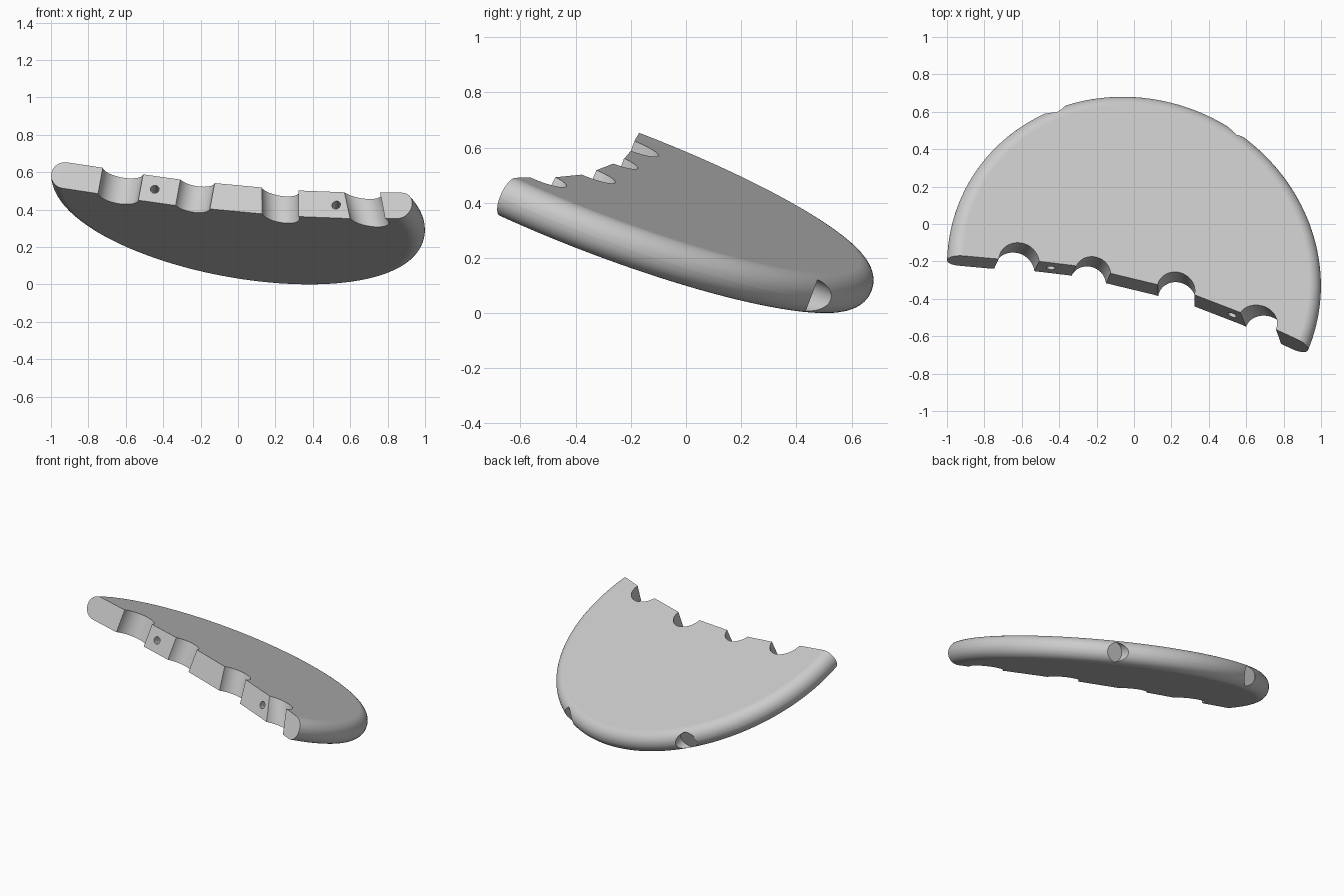
import bpy, bmesh, math
from mathutils import Matrix, Vector

default = bpy.data.objects.get("Cube")
if default:
    bpy.data.objects.remove(default, do_unlink=True)

# Frame of the tilted plate: u across, v towards the back, n out of the top
N = Vector((0.171, 0.35, 0.921)).normalized()
V = N.cross(Vector((1, 0, 0))).normalized()
U = V.cross(N)
CENTRE = Vector((0, -0.274, 0.441))
FRAME = Matrix.Translation(CENTRE) @ Matrix((U, V, N)).transposed().to_4x4()
HALF = 0.075       # half thickness, also the rim radius
RADIUS = 1.013


def on_plate(x, y, height=HALF):
    """Local point on the plate at the given height, seen at x, y from above."""
    p = CENTRE + N * height
    z = p.z - (N.x * (x - p.x) + N.y * (y - p.y)) / N.z
    return FRAME.inverted() @ Vector((x, y, z))


def make_object(name, bm):
    mesh = bpy.data.meshes.new(name)
    bmesh.ops.recalc_face_normals(bm, faces=bm.faces)
    bm.to_mesh(mesh)
    bm.free()
    obj = bpy.data.objects.new(name, mesh)
    bpy.context.collection.objects.link(obj)
    return obj


def cylinder(name, start, end, radius, sides=48):
    bm = bmesh.new()
    axis = end - start
    turn = axis.to_track_quat('Z', 'Y').to_matrix().to_4x4()
    bmesh.ops.create_cone(bm, cap_ends=True, segments=sides, radius1=radius,
                          radius2=radius, depth=axis.length,
                          matrix=Matrix.Translation((start + end) / 2) @ turn)
    return make_object(name, bm)


# Round plate with a fully rounded rim
bm = bmesh.new()
bmesh.ops.create_cone(bm, cap_ends=True, segments=160, radius1=RADIUS,
                      radius2=RADIUS, depth=2 * HALF)
rim = [e for e in bm.edges if abs(e.verts[0].co.z - e.verts[1].co.z) < 1e-5]
bmesh.ops.bevel(bm, geom=rim, offset=HALF * 0.98, segments=10, profile=0.5,
                affect='EDGES')
plate = make_object("half_round_plate", bm)

cutters = []

# Faceted front edge
edge = [(-0.97, -0.165), (-0.75, -0.185), (-0.505, -0.2), (-0.32, -0.222),
        (-0.12, -0.265), (0.125, -0.324), (0.32, -0.377), (0.6, -0.485),
        (0.75, -0.56), (0.935, -0.645)]
pts = [on_plate(x, y) for x, y in edge]
outline = [pts[0] + (pts[0] - pts[1])] + pts + [pts[-1] + (pts[-1] - pts[-2]) * 2]
outline += [Vector((2, -2, 0)), Vector((-2, -2, 0))]
bm = bmesh.new()
face = bm.faces.new([bm.verts.new((p.x, p.y, -0.3)) for p in outline])
wall = bmesh.ops.extrude_face_region(bm, geom=[face])["geom"]
bmesh.ops.translate(bm, vec=(0, 0, 0.6),
                    verts=[g for g in wall if isinstance(g, bmesh.types.BMVert)])
cutters.append(make_object("front_cutter", bm))

# Round notches along the front edge: x, y, radius, sideways lean
for x, y, radius, lean in [(-0.615, -0.203, 0.11, 0), (-0.22, -0.265, 0.097, 0),
                           (0.225, -0.35, 0.1, 0.2), (0.66, -0.525, 0.098, 0.45)]:
    top = on_plate(x, y)
    slant = Vector((-lean, 0, 1))
    cutters.append(cylinder("notch_cutter", top - slant * 0.4, top + slant * 0.2,
                            radius))

# Pin holes in the front edge and recesses in the back rim
back = Vector((0, 1, 0))
for x, front_y, floor_y in [(-0.445, -0.24, 0.575), (0.525, -0.475, 0.455)]:
    p = on_plate(x, front_y, 0)
    cutters.append(cylinder("pin_hole_cutter", p - back * 0.2, p + back * 0.3,
                            0.023, 24))
    q = on_plate(x + 0.02, floor_y, 0)
    cutters.append(cylinder("recess_cutter", q, q + back * 0.5, 0.062))

bpy.context.view_layer.objects.active = plate
for cutter in cutters:
    cutter.hide_render = True
    mod = plate.modifiers.new("cut", 'BOOLEAN')
    mod.operation = 'DIFFERENCE'
    mod.solver = 'EXACT'
    mod.object = cutter
    bpy.ops.object.modifier_apply(modifier=mod.name)
for cutter in cutters:
    bpy.data.objects.remove(cutter, do_unlink=True)

# Tilt into place, shade and colour
plate.data.transform(FRAME)
bpy.ops.object.select_all(action='DESELECT')
plate.select_set(True)
bpy.ops.object.shade_smooth_by_angle(angle=math.radians(30))
weighted = plate.modifiers.new("flat_faces", 'WEIGHTED_NORMAL')
weighted.keep_sharp = True

grey = bpy.data.materials.new("light grey")
grey.use_nodes = True
colour = (0.6, 0.6, 0.6, 1)
grey.diffuse_color = colour
grey.node_tree.nodes["Principled BSDF"].inputs["Base Color"].default_value = colour
plate.data.materials.clear()
plate.data.materials.append(grey)
